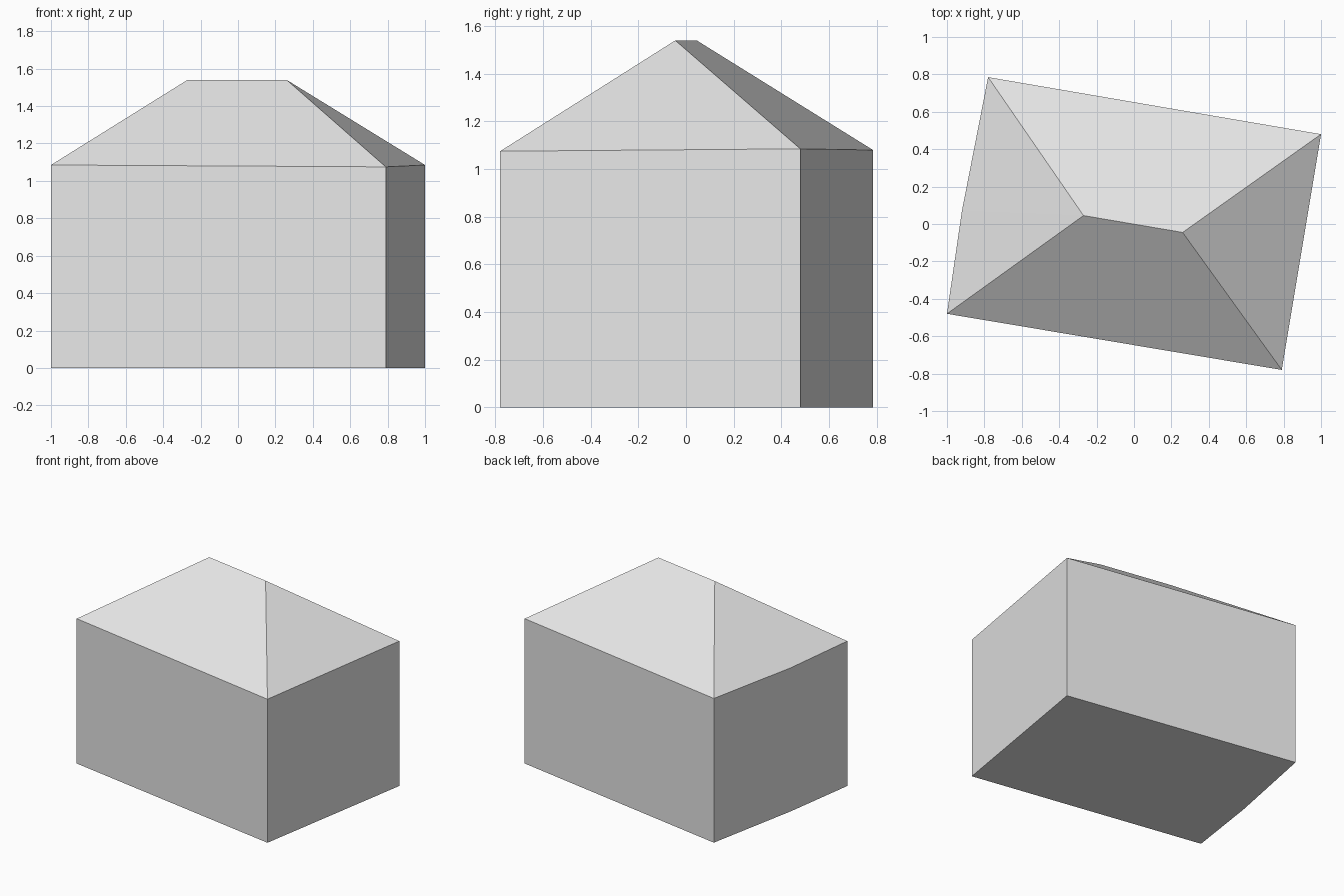
import bpy
import bmesh

cube = bpy.data.objects.get("Cube")
if cube:
    bpy.data.objects.remove(cube, do_unlink=True)

grey = bpy.data.materials.new("light grey")
grey.use_nodes = True
colour = (0.8, 0.8, 0.8, 1)
grey.diffuse_color = colour
grey.node_tree.nodes["Principled BSDF"].inputs["Base Color"].default_value = colour

# Eaves outline, counter-clockwise from the front right corner;
# the last point is the slight bend in the right wall
EAVES = [(-1, -0.48, 1.085), (0.79, -0.78, 1.075), (1, 0.48, 1.085),
         (-0.78, 0.785, 1.08), (-0.92, 0.07, 1.075)]
RIDGE = [(-0.27, 0.045, 1.54), (0.26, -0.045, 1.54)]


def finish(name, bm):
    mesh = bpy.data.meshes.new(name)
    bm.normal_update()
    bm.to_mesh(mesh)
    bm.free()
    mesh.materials.append(grey)
    obj = bpy.data.objects.new(name, mesh)
    bpy.context.collection.objects.link(obj)


# Walls and floor
bm = bmesh.new()
floor = [bm.verts.new((x, y, 0)) for x, y, z in EAVES]
top = [bm.verts.new(p) for p in EAVES]
bm.faces.new(floor[::-1])
for i in range(len(EAVES)):
    j = (i + 1) % len(EAVES)
    bm.faces.new((floor[i], floor[j], top[j], top[i]))
finish("walls", bm)

# Hipped roof
bm = bmesh.new()
a, b, c, d, bend = [bm.verts.new(p) for p in EAVES]
west, east = [bm.verts.new(p) for p in RIDGE]
for face in ((a, b, east, west), (b, c, east), (c, d, west, east),
             (d, bend, west), (bend, a, west)):
    bm.faces.new(face)
finish("hipped_roof", bm)
